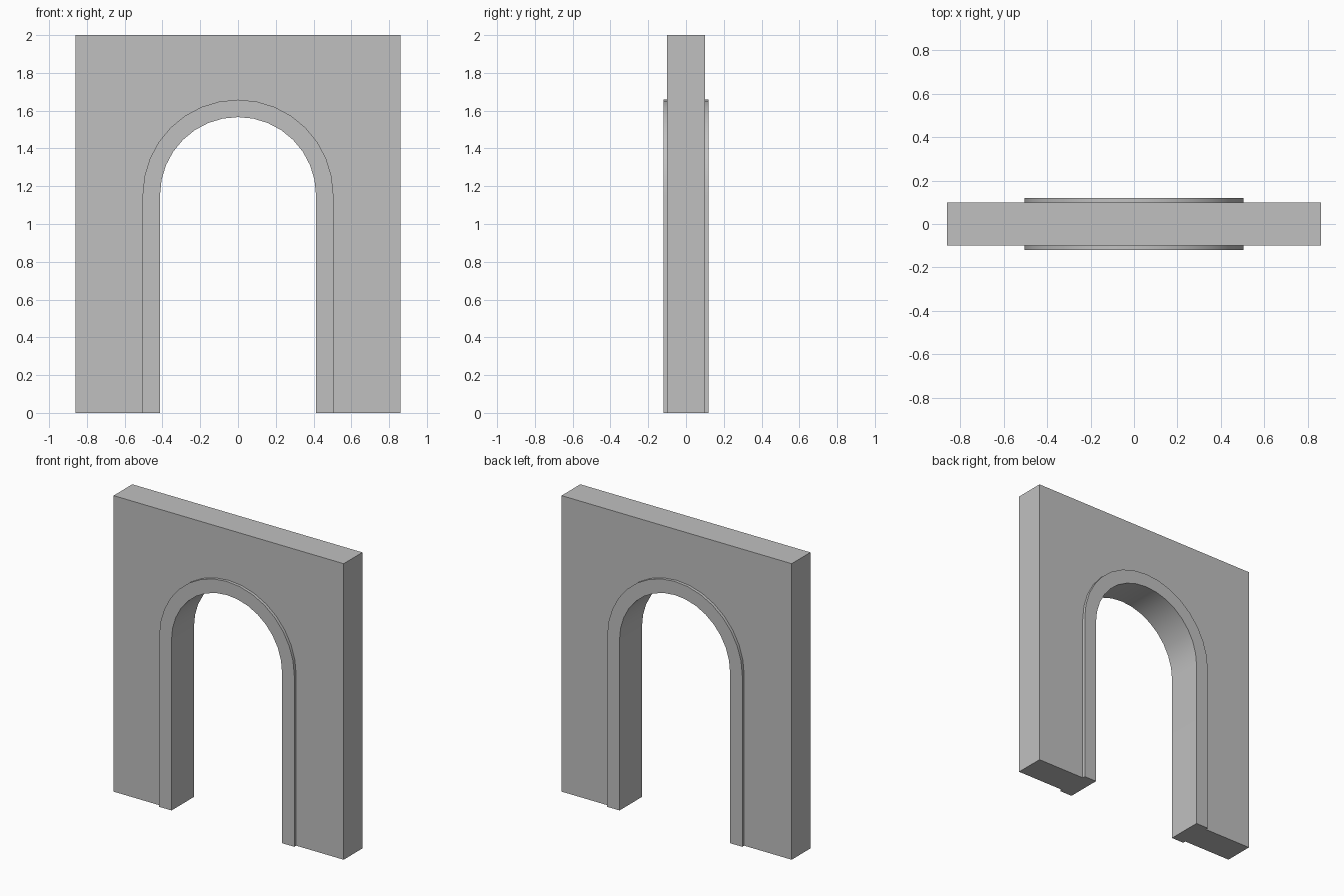
import bpy
import bmesh
from math import cos, sin, pi, radians

cube = bpy.data.objects.get("Cube")
if cube:
    bpy.data.objects.remove(cube, do_unlink=True)

HALF_WIDTH, HEIGHT = 0.86, 2.0
WALL_Y, TRIM_Y = 0.10, 0.12
SPRING, INNER, OUTER = 1.153, 0.413, 0.505
SEGMENTS = 16

stone = bpy.data.materials.new("grey stone")
stone.use_nodes = True
stone.diffuse_color = (0.53, 0.53, 0.53, 1)
stone.node_tree.nodes["Principled BSDF"].inputs["Base Color"].default_value = stone.diffuse_color


def arch_line(bm, radius):
    """Round-headed opening outline, from the right foot over to the left."""
    points = [(-radius, 0)]
    for i in range(SEGMENTS + 1):
        a = pi - pi * i / SEGMENTS
        points.append((radius * cos(a), SPRING + radius * sin(a)))
    points.append((radius, 0))
    return [bm.verts.new((x, -WALL_Y, z)) for x, z in points]


def extrude(bm, faces, depth):
    """Extrude faces along y and return the new end faces."""
    new = bmesh.ops.extrude_face_region(bm, geom=faces, use_keep_orig=True)["geom"]
    verts = [g for g in new if isinstance(g, bmesh.types.BMVert)]
    bmesh.ops.translate(bm, verts=verts, vec=(0, depth, 0))
    return [g for g in new if isinstance(g, bmesh.types.BMFace)]


bm = bmesh.new()

# Flat front: wall panel around the opening, and the trim band
inner, outer = arch_line(bm, INNER), arch_line(bm, OUTER)
corners = [bm.verts.new((x, -WALL_Y, z)) for x, z in
           ((HALF_WIDTH, 0), (HALF_WIDTH, HEIGHT), (-HALF_WIDTH, HEIGHT), (-HALF_WIDTH, 0))]
panel = bm.faces.new(outer + corners)
band = [bm.faces.new((inner[i], outer[i], outer[i + 1], inner[i + 1]))
        for i in range(len(inner) - 1)]

# Wall thickness, then the raised trim on both faces
back = extrude(bm, [panel] + band, 2 * WALL_Y)
back_band = [f for f in back if len(f.verts) == 4]
for faces, depth in ((band, WALL_Y - TRIM_Y), (back_band, TRIM_Y - WALL_Y)):
    extrude(bm, faces, depth)
    bmesh.ops.delete(bm, geom=faces, context='FACES_ONLY')

# Merge flat neighbours and point all faces outward
bmesh.ops.recalc_face_normals(bm, faces=bm.faces)
bmesh.ops.dissolve_limit(bm, angle_limit=radians(1), verts=bm.verts, edges=bm.edges)
bmesh.ops.recalc_face_normals(bm, faces=bm.faces)

mesh = bpy.data.meshes.new("arched_wall")
bm.to_mesh(mesh)
bm.free()
mesh.materials.append(stone)
wall = bpy.data.objects.new("arched_wall", mesh)
bpy.context.collection.objects.link(wall)

# Smooth arch curve with crisp corners
bpy.ops.object.select_all(action='DESELECT')
wall.select_set(True)
bpy.context.view_layer.objects.active = wall
bpy.ops.object.shade_smooth_by_angle(angle=radians(30))
